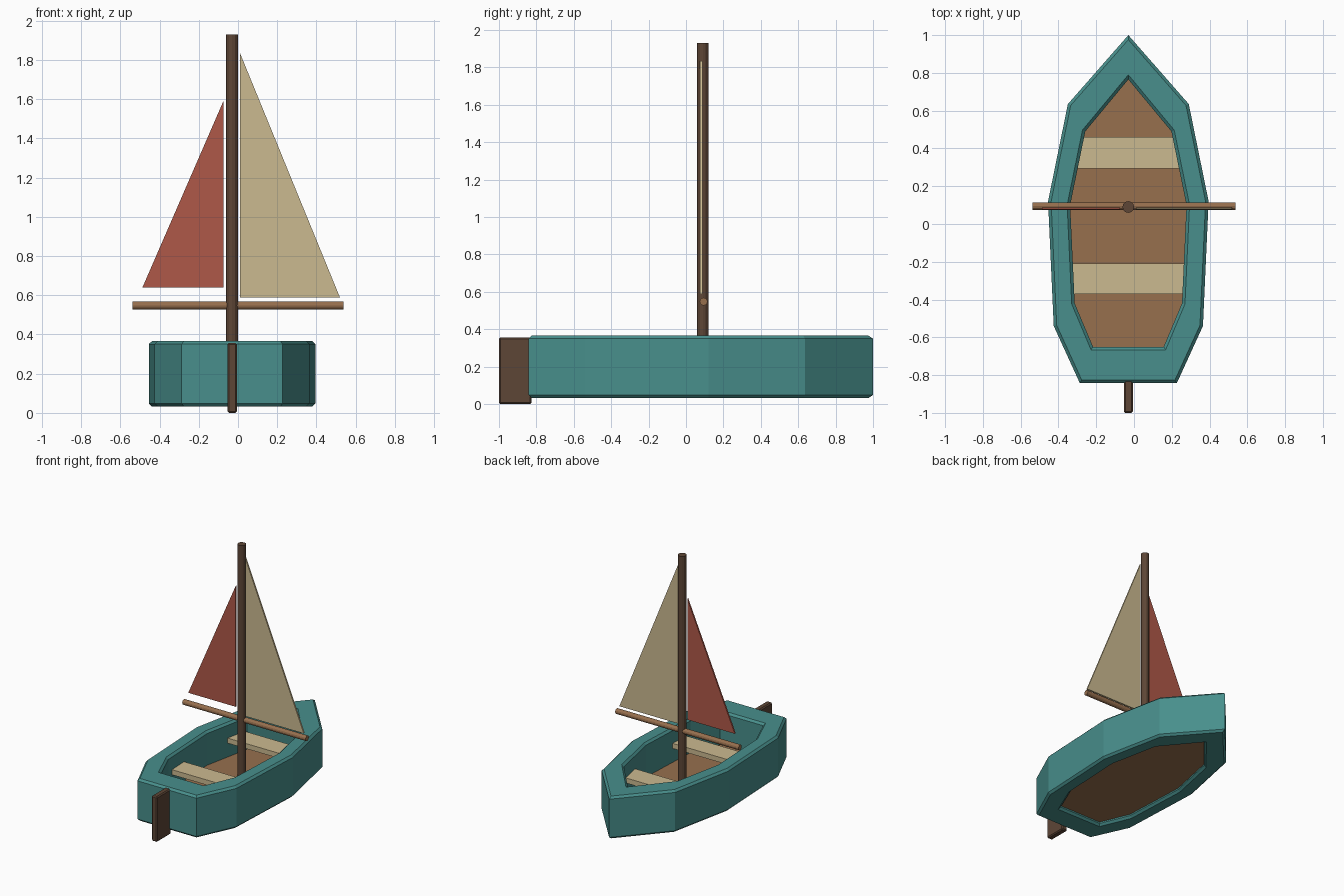
import bpy, bmesh
from math import pi
from mathutils import Vector, Matrix

if "Cube" in bpy.data.objects:
    bpy.data.objects.remove(bpy.data.objects["Cube"])

CX, MAST_Y = -0.03, 0.09


def material(name, rgb):
    m = bpy.data.materials.new(name)
    m.diffuse_color = (*rgb, 1)
    m.use_nodes = True
    m.node_tree.nodes["Principled BSDF"].inputs["Base Color"].default_value = m.diffuse_color
    return m


TEAL = material("teal paint", (0.065, 0.275, 0.262))
WOOD = material("warm wood", (0.31, 0.16, 0.076))
DARK = material("dark wood", (0.11, 0.061, 0.037))
CREAM = material("cream", (0.6, 0.49, 0.28))
RED = material("red cloth", (0.43, 0.098, 0.065))


def finish(name, bm, mat):
    bmesh.ops.recalc_face_normals(bm, faces=bm.faces)
    me = bpy.data.meshes.new(name)
    bm.to_mesh(me)
    bm.free()
    me.materials.append(mat)
    ob = bpy.data.objects.new(name, me)
    bpy.context.collection.objects.link(ob)
    return ob


def outline(half):
    """Closed outline from bow point plus mirrored right-hand points."""
    return ([Vector((CX + x, y)) for x, y in half]
            + [Vector((CX - x, y)) for x, y in reversed(half[1:])])


def inset(pts, d):
    """Mitred inset of a clockwise outline."""
    out = []
    for i, p in enumerate(pts):
        a = (p - pts[i - 1]).normalized()
        b = (pts[(i + 1) % len(pts)] - p).normalized()
        na, nb = Vector((a.y, -a.x)), Vector((b.y, -b.x))
        out.append(p + (na + nb) * d / (1 + na.dot(nb)))
    return out


def prism(name, pts, z0, z1, mat):
    bm = bmesh.new()
    f = bm.faces.new([bm.verts.new((p.x, p.y, z0)) for p in pts])
    ext = bmesh.ops.extrude_face_region(bm, geom=[f])["geom"]
    bmesh.ops.translate(bm, vec=(0, 0, z1 - z0),
                        verts=[v for v in ext if isinstance(v, bmesh.types.BMVert)])
    return finish(name, bm, mat)


def box(name, lo, hi, mat, bevel=0.0):
    lo, hi = Vector(lo), Vector(hi)
    bm = bmesh.new()
    bmesh.ops.create_cube(bm, size=1, matrix=Matrix.Translation((lo + hi) / 2)
                          @ Matrix.Diagonal((*(hi - lo), 1)))
    if bevel:
        bmesh.ops.bevel(bm, geom=bm.edges[:], offset=bevel, segments=1, affect='EDGES')
    return finish(name, bm, mat)


def pole(name, centre, radius, length, mat, rot=Matrix()):
    bm = bmesh.new()
    bmesh.ops.create_cone(bm, cap_ends=True, segments=12, radius1=radius, radius2=radius,
                          depth=length, matrix=Matrix.Translation(centre) @ rot)
    return finish(name, bm, mat)


def sail(name, corners, mat, y=0.082, t=0.012):
    bm = bmesh.new()
    f = bm.faces.new([bm.verts.new((x, y - t / 2, z)) for x, z in corners])
    ext = bmesh.ops.extrude_face_region(bm, geom=[f])["geom"]
    bmesh.ops.translate(bm, vec=(0, t, 0),
                        verts=[v for v in ext if isinstance(v, bmesh.types.BMVert)])
    return finish(name, bm, mat)


# Hull: open ring with chamfered rims, swept through stacked outlines
outer = outline([(0, 1.0), (0.32, 0.635), (0.425, 0.12), (0.395, -0.54), (0.257, -0.842)])
inner = outline([(0, 0.765), (0.228, 0.49), (0.308, 0.1), (0.284, -0.42), (0.187, -0.65)])
C, Z0, Z1 = 0.016, 0.033, 0.366
loops = [(inset(outer, C), Z0), (outer, Z0 + C), (outer, Z1 - C), (inset(outer, C), Z1),
         (inset(inner, -C), Z1), (inner, Z1 - C), (inner, Z0 + C), (inset(inner, -C), Z0)]
bm = bmesh.new()
rings = [[bm.verts.new((p.x, p.y, z)) for p in pts] for pts, z in loops]
for k, r in enumerate(rings):
    s = rings[(k + 1) % len(rings)]
    for i in range(len(r)):
        j = (i + 1) % len(r)
        bm.faces.new((r[i], r[j], s[j], s[i]))
finish("hull", bm, TEAL)

# Floor
prism("floor", inset(inner, -0.01), 0.06, 0.10, WOOD)

# Seats
for name, y0, y1, w in (("aft_seat", -0.37, -0.21, 0.31), ("fore_seat", 0.295, 0.46, 0.28)):
    box(name, (CX - w, y0, 0.21), (CX + w, y1, 0.25), CREAM)

# Rudder
box("rudder", (CX - 0.024, -1.0, 0.0), (CX + 0.024, -0.826, 0.357), DARK, 0.008)

# Mast and boom
pole("mast", (CX, MAST_Y, 1.005), 0.031, 1.85, DARK)
pole("boom", (0, MAST_Y + 0.004, 0.548), 0.021, 1.075, WOOD, Matrix.Rotation(pi / 2, 4, 'Y'))

# Sails
sail("main_sail", [(0.01, 1.835), (0.01, 0.588), (0.52, 0.588)], CREAM)
sail("jib_sail", [(-0.073, 1.593), (-0.073, 0.64), (-0.487, 0.64)], RED)
